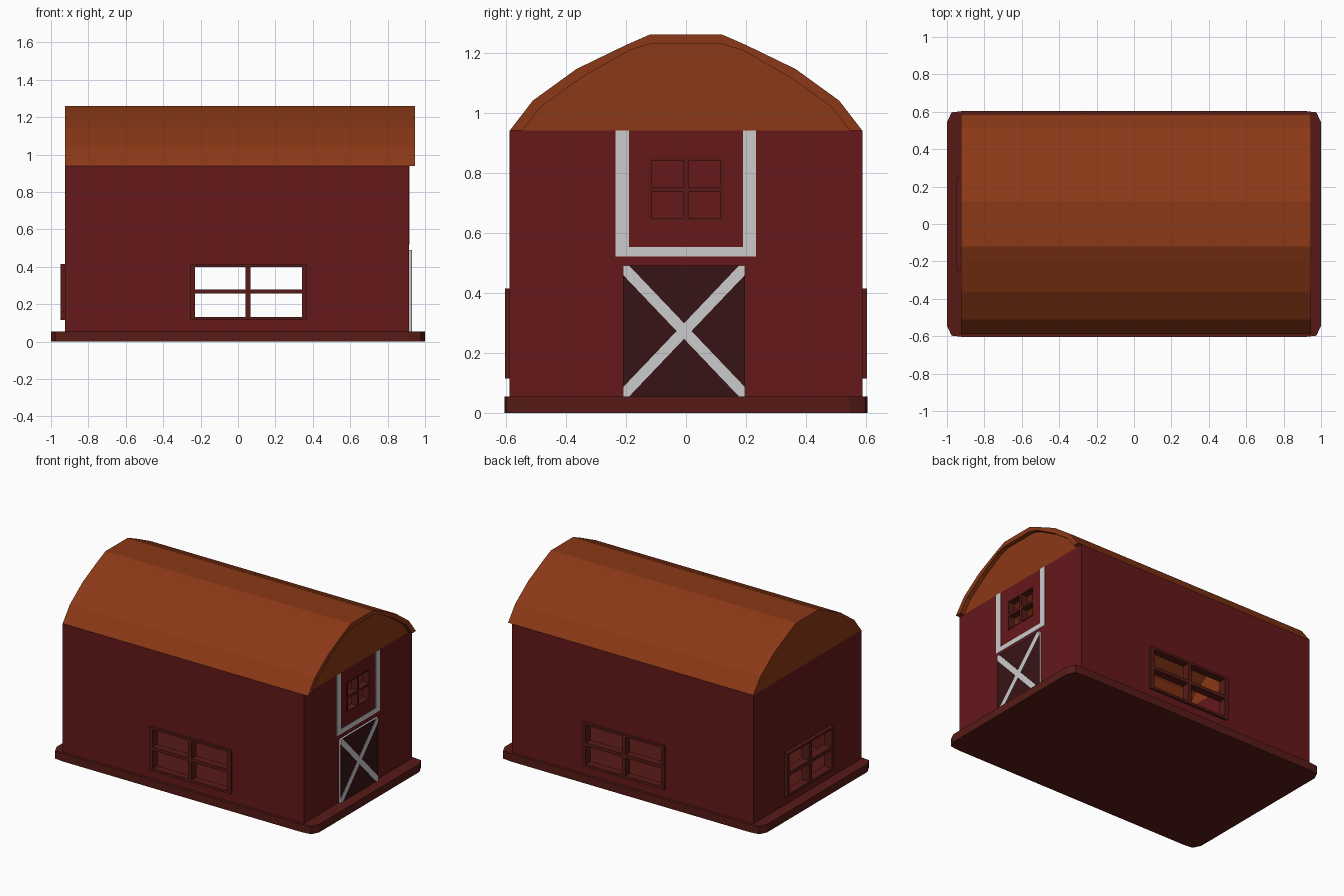
import bpy, bmesh
from mathutils import Vector

if "Cube" in bpy.data.objects:
    bpy.data.objects.remove(bpy.data.objects["Cube"])


def material(name, rgb):
    m = bpy.data.materials.new(name)
    m.diffuse_color = (*rgb, 1)
    m.use_nodes = True
    m.node_tree.nodes["Principled BSDF"].inputs["Base Color"].default_value = m.diffuse_color
    return m


RED = material("barn_red", (0.13, 0.009, 0.010))
ROOF = material("roof_brown", (0.26, 0.040, 0.008))
FRAME = material("dark_brown", (0.095, 0.011, 0.008))
DOOR = material("door_dark", (0.038, 0.007, 0.008))
WHITE = material("white_trim", (0.8, 0.8, 0.8))

# each axis maps a flat (u, v) point at depth d into space
AXES = {
    "x": lambda u, v, d: Vector((d, u, v)),
    "y": lambda u, v, d: Vector((u, d, v)),
    "z": lambda u, v, d: Vector((u, v, d)),
}


def prism(name, pts, faces, axis, d0, d1, mat):
    """Extrude flat faces along an axis from d0 to d1."""
    to3d = AXES[axis]
    bm = bmesh.new()
    vs = [bm.verts.new(to3d(u, v, d0)) for u, v in pts]
    for f in faces:
        bm.faces.new([vs[i] for i in f])
    bmesh.ops.recalc_face_normals(bm, faces=bm.faces[:])
    ext = bmesh.ops.extrude_face_region(bm, geom=bm.faces[:], use_keep_orig=True)
    moved = [g for g in ext["geom"] if isinstance(g, bmesh.types.BMVert)]
    bmesh.ops.translate(bm, verts=moved, vec=to3d(0, 0, d1 - d0))
    loose = [v for v in bm.verts if not v.link_faces]
    bmesh.ops.delete(bm, geom=loose, context="VERTS")
    bmesh.ops.recalc_face_normals(bm, faces=bm.faces[:])
    me = bpy.data.meshes.new(name)
    bm.to_mesh(me)
    bm.free()
    me.materials.append(mat)
    ob = bpy.data.objects.new(name, me)
    bpy.context.collection.objects.link(ob)
    return ob


def polygon(name, pts, axis, d0, d1, mat):
    return prism(name, pts, [range(len(pts))], axis, d0, d1, mat)


def lattice(name, us, vs, axis, d0, d1, mat):
    """Panel whose odd/odd grid cells are open holes."""
    n = len(vs)
    pts = [(u, v) for u in us for v in vs]
    faces = [(i * n + j, (i + 1) * n + j, (i + 1) * n + j + 1, i * n + j + 1)
             for i in range(len(us) - 1) for j in range(n - 1)
             if not (i % 2 and j % 2)]
    return prism(name, pts, faces, axis, d0, d1, mat)


def hole(edges):
    """Wall opening tucked just under a window frame."""
    return [edges[0] + 0.005, edges[-1] - 0.005]


# base slab with clipped corners
corner = [(1.0, 0.545), (0.975, 0.597), (0.905, 0.605)]
base = corner + [(-x, y) for x, y in corner[::-1]]
base += [(-x, -y) for x, y in base]
polygon("base", base, "z", 0, 0.055, FRAME)

# window grids
side_u = [-0.255, -0.23, 0.04, 0.067, 0.342, 0.367]
end_u = [-0.25, -0.23, -0.012, 0.012, 0.23, 0.25]
low_v = [0.115, 0.132, 0.257, 0.28, 0.40, 0.415]
loft_u = [-0.125, -0.115, -0.01, 0.01, 0.115, 0.125]
loft_v = [0.64, 0.648, 0.737, 0.753, 0.84, 0.85]

# long walls and their windows
Z0, Z1, L, R = 0.055, 0.94, -0.925, 0.915
for s, side in ((-1, "front"), (1, "back")):
    lattice(side + "_wall", [L, *hole(side_u), R], [Z0, *hole(low_v), Z1],
            "y", s * 0.587, s * 0.557, RED)
    lattice(side + "_window", side_u, low_v, "y", s * 0.603, s * 0.55, FRAME)

# end walls and their windows
lattice("left_wall", [-0.557, *hole(end_u), 0.557], [Z0, *hole(low_v), Z1],
        "x", L, L + 0.03, RED)
lattice("left_window", end_u, low_v, "x", -0.95, -0.89, FRAME)
lattice("right_wall", [-0.557, *hole(loft_u), 0.557], [Z0, *hole(loft_v), Z1],
        "x", R, R - 0.03, RED)
lattice("loft_window", loft_u, loft_v, "x", R + 0.002, R - 0.045, FRAME)

# curved roof shell with an overhang on the right
outer = [(0.587, 0.94), (0.51, 1.04), (0.365, 1.145), (0.2, 1.225), (0.12, 1.26)]
inner = [(0.545, 0.94), (0.485, 1.018), (0.35, 1.115), (0.19, 1.207), (0.12, 1.228)]
outer += [(-y, z) for y, z in outer[::-1]]
inner += [(-y, z) for y, z in inner[::-1]]
n = len(outer)
prism("roof", outer + inner, [(i, i + 1, n + i + 1, n + i) for i in range(n - 1)],
      "x", L, 0.945, ROOF)
polygon("left_gable", inner, "x", L, L + 0.03, ROOF)
polygon("right_gable", inner, "x", R, R - 0.03, ROOF)

# door slab with dark face and crossed braces
y0, y1, t, w = -0.21, 0.197, 0.49, 0.03
polygon("door", [(y0, Z0), (y1, Z0), (y1, t), (y0, t)], "x", R, 0.927, WHITE)
polygon("door_panel", [(y0, Z0), (y1, Z0), (y1, t), (y0, t)],
        "x", 0.927, 0.929, DOOR)
brace = [(y0, t), (y0, t - w), (y1 - w * 0.7, Z0),
         (y1, Z0), (y1, Z0 + w), (y0 + w * 0.7, t)]
polygon("door_brace_down", brace, "x", 0.927, 0.931, WHITE)
polygon("door_brace_up", [(y0 + y1 - y, z) for y, z in brace],
        "x", 0.927, 0.9312, WHITE)

# white trim around the loft window
polygon("loft_trim", [(-0.235, 0.94), (-0.235, 0.52), (0.233, 0.52), (0.233, 0.94),
                      (0.19, 0.94), (0.19, 0.553), (-0.19, 0.553), (-0.19, 0.94)],
        "x", R, R + 0.003, WHITE)
